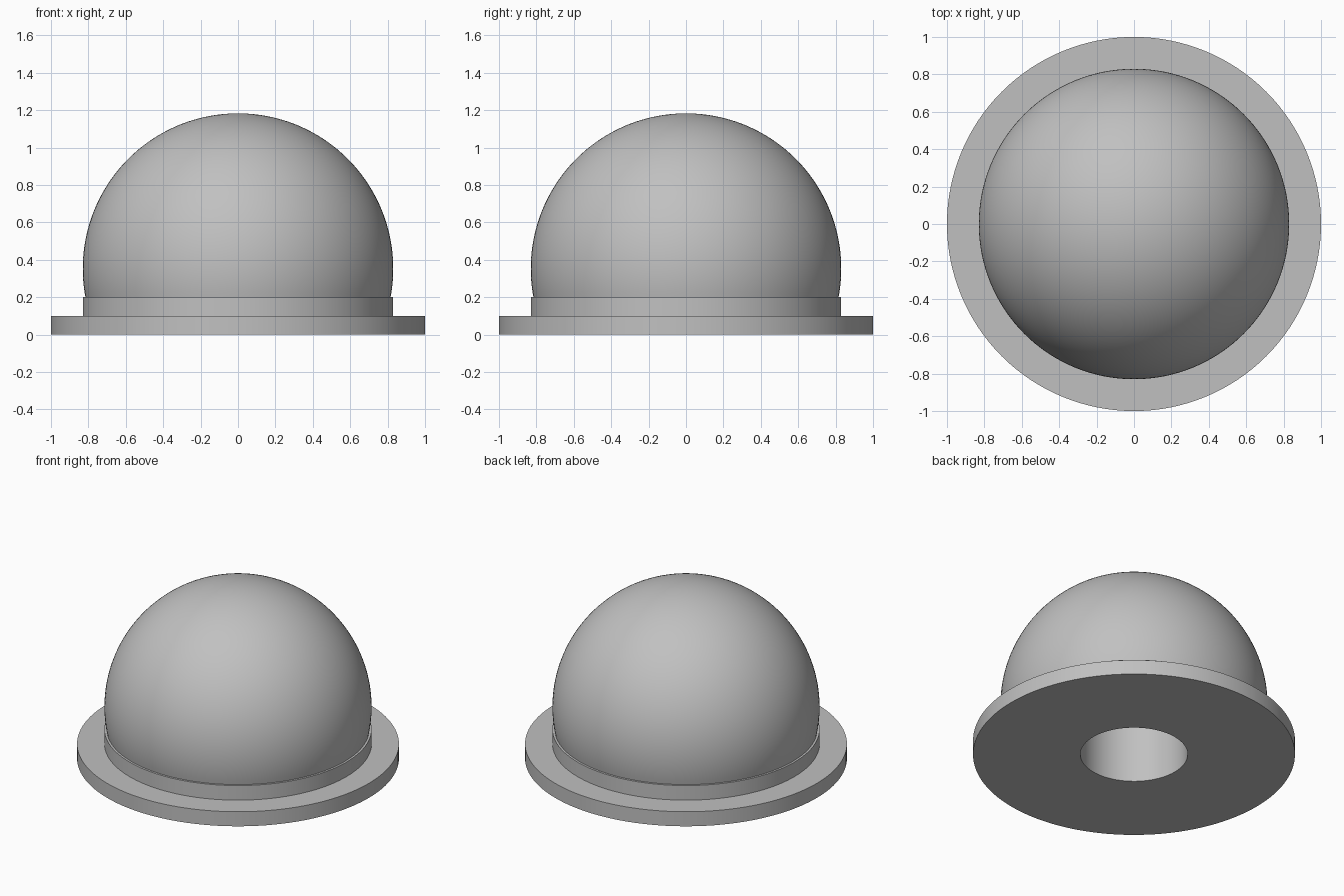
import bpy, bmesh
from math import asin, cos, sin, pi, radians

cube = bpy.data.objects.get("Cube")
if cube:
    bpy.data.objects.remove(cube, do_unlink=True)

SEGMENTS = 128
FLANGE_R, FLANGE_TOP = 1.0, 0.1
DOME_R, COLLAR_TOP = 0.83, 0.2
DOME_CENTRE = 0.353
BORE_R, BORE_TOP = 1 / 3, 0.6

grey = bpy.data.materials.new("plain grey")
grey.use_nodes = True
colour = (0.53, 0.53, 0.53, 1)
grey.diffuse_color = colour
grey.node_tree.nodes["Principled BSDF"].inputs["Base Color"].default_value = colour


def lathe(name, profile, material):
    """Spin a profile of (radius, height) points around z."""
    bm = bmesh.new()
    verts = [bm.verts.new((r, 0, z)) for r, z in profile]
    edges = [bm.edges.new(pair) for pair in zip(verts, verts[1:])]
    bmesh.ops.spin(bm, geom=verts + edges, cent=(0, 0, 0), axis=(0, 0, 1),
                   angle=2 * pi, steps=SEGMENTS, use_merge=True)
    bmesh.ops.remove_doubles(bm, verts=bm.verts, dist=1e-5)
    bmesh.ops.recalc_face_normals(bm, faces=bm.faces)
    mesh = bpy.data.meshes.new(name)
    bm.to_mesh(mesh)
    bm.free()
    mesh.materials.append(material)
    obj = bpy.data.objects.new(name, mesh)
    bpy.context.collection.objects.link(obj)
    bpy.ops.object.select_all(action="DESELECT")
    obj.select_set(True)
    bpy.context.view_layer.objects.active = obj
    bpy.ops.object.shade_smooth_by_angle(angle=radians(30))
    return obj


# Blind bore in the underside
bore = [(0, BORE_TOP), (BORE_R, BORE_TOP), (BORE_R, 0)]
# Flat flange and raised collar
base = [(FLANGE_R, 0), (FLANGE_R, FLANGE_TOP),
        (DOME_R, FLANGE_TOP), (DOME_R, COLLAR_TOP)]
# Dome: a sphere cut off by the collar, a little below its equator
start = asin((COLLAR_TOP - DOME_CENTRE) / DOME_R)
steps = 48
angles = [start + (pi / 2 - start) * i / steps for i in range(steps)]
dome = [(DOME_R * cos(a), DOME_CENTRE + DOME_R * sin(a)) for a in angles]
dome.append((0, DOME_CENTRE + DOME_R))

lathe("domed_knob", bore + base + dome, grey)
